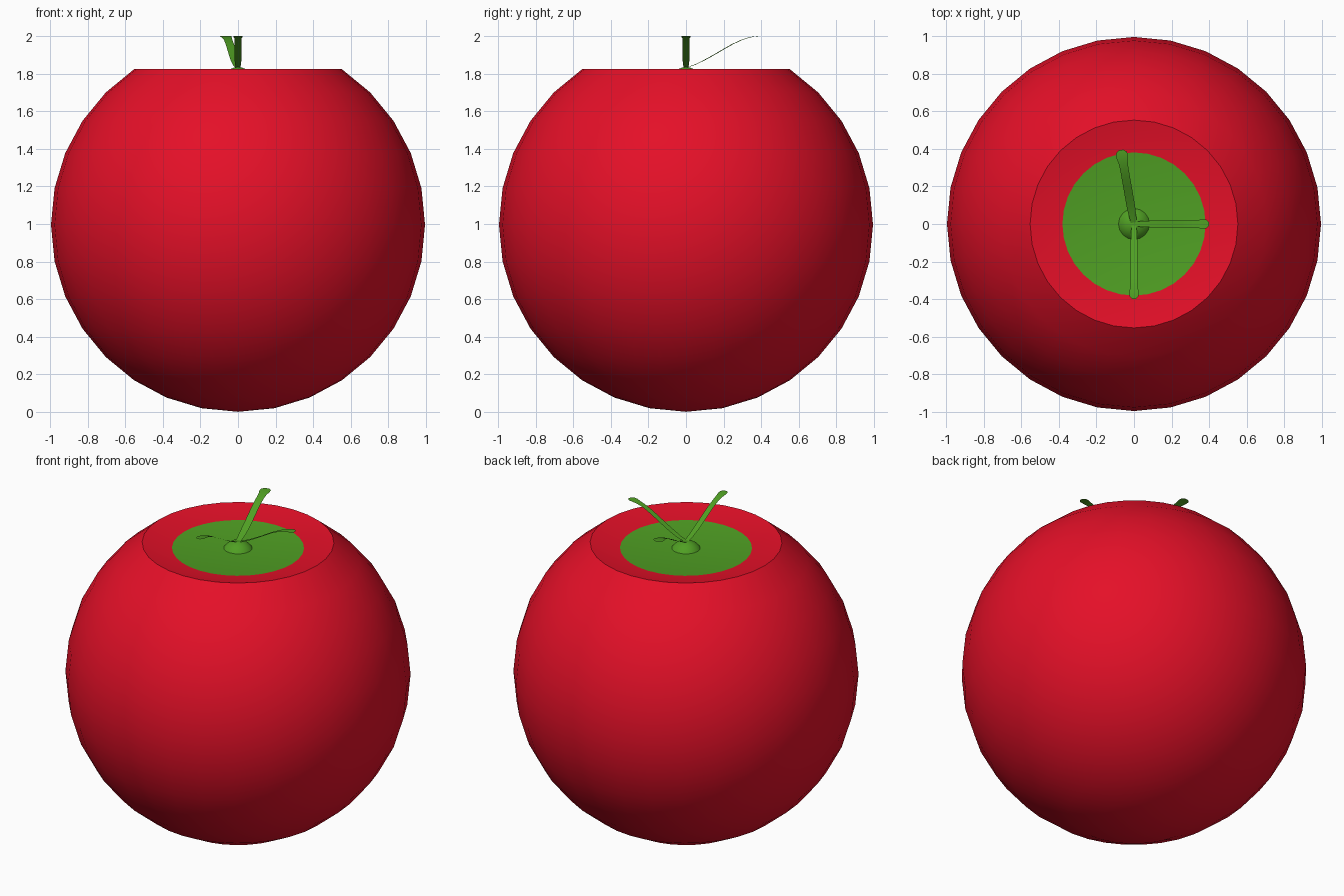
import bpy, bmesh, math
from mathutils import Vector

if "Cube" in bpy.data.objects:
    bpy.data.objects.remove(bpy.data.objects["Cube"])


def material(name, rgb):
    m = bpy.data.materials.new(name)
    m.diffuse_color = (*rgb, 1)
    m.use_nodes = True
    m.node_tree.nodes["Principled BSDF"].inputs["Base Color"].default_value = m.diffuse_color
    return m


RED = material("ripe red", (0.78, 0.005, 0.021))
GREEN = material("leaf green", (0.08, 0.35, 0.017))


def make_object(name, verts, faces, mats, angle=30):
    me = bpy.data.meshes.new(name)
    me.from_pydata(verts, [], faces)
    bm = bmesh.new()
    bm.from_mesh(me)
    bmesh.ops.recalc_face_normals(bm, faces=bm.faces)
    bm.to_mesh(me)
    bm.free()
    for m in mats:
        me.materials.append(m)
    ob = bpy.data.objects.new(name, me)
    bpy.context.collection.objects.link(ob)
    bpy.ops.object.select_all(action='DESELECT')
    ob.select_set(True)
    bpy.context.view_layer.objects.active = ob
    bpy.ops.object.shade_smooth_by_angle(angle=math.radians(angle))
    return ob


def lathe(name, profile, n, mats, angle=30, cap=False):
    """Spin (radius, z) points about z; the first point is a pole."""
    verts, faces = [(0, 0, profile[0][1])], []
    rings = profile[1:]
    for r, z in rings:
        verts += [(r * math.cos(2 * math.pi * i / n), r * math.sin(2 * math.pi * i / n), z)
                  for i in range(n)]
    for i in range(n):
        j = (i + 1) % n
        faces.append((0, 1 + i, 1 + j))
        for k in range(len(rings) - 1):
            a, b = 1 + k * n, 1 + (k + 1) * n
            faces.append((a + i, a + j, b + j, b + i))
    if cap:
        faces.append(tuple(1 + (len(rings) - 1) * n + i for i in range(n)))
    return make_object(name, verts, faces, mats, angle)


# Fruit: sphere whose top rings are pushed down into a shallow dish
R, DISH_Z = 0.996, 1.79
profile = []
for k in range(14):
    a = math.pi * k / 16
    profile.append((R * math.sin(a), R - R * math.cos(a)))
profile.append((R * math.sin(math.pi / 8), DISH_Z))
fruit = lathe("fruit_body", profile, 32, [RED, GREEN], cap=True)
for p in fruit.data.polygons:  # green dish floor
    if len(p.vertices) == 32:
        p.material_index = 1

# Hub in the middle of the dish
lathe("stem_hub", [(0, 1.836), (0.018, 1.834), (0.045, 1.824), (0.07, 1.808), (0.083, DISH_Z)],
      16, [GREEN], 60)

# Leaf: thin curved strip, (distance, height, half width)
LEAF = [(0.0, 1.832, 0.012), (0.05, 1.849, 0.016), (0.10, 1.873, 0.018), (0.15, 1.900, 0.018),
        (0.20, 1.929, 0.018), (0.25, 1.957, 0.018), (0.30, 1.980, 0.018), (0.335, 1.991, 0.020),
        (0.36, 1.997, 0.025), (0.385, 2.0, 0.024), (0.40, 2.0, 0.010)]


def leaf(name, degrees, scale=1.0, length=1.0):
    a = math.radians(degrees)
    out = Vector((math.cos(a), math.sin(a), 0))
    side = Vector((-out.y, out.x, 0))
    verts, faces = [], []
    for d, z, w in LEAF:
        for s in (-1, 1):
            verts.append(out * d * length + side * w * scale * s + Vector((0, 0, z)))
    for i in range(len(LEAF) - 1):
        faces.append((2 * i, 2 * i + 2, 2 * i + 3, 2 * i + 1))
    ob = make_object(name, verts, faces, [GREEN], 60)
    if ob.data.polygons[0].normal.z < 0:
        ob.data.flip_normals()


leaf("leaf_right", 0)
leaf("leaf_front", -90)
leaf("leaf_back", 100, 1.25)
